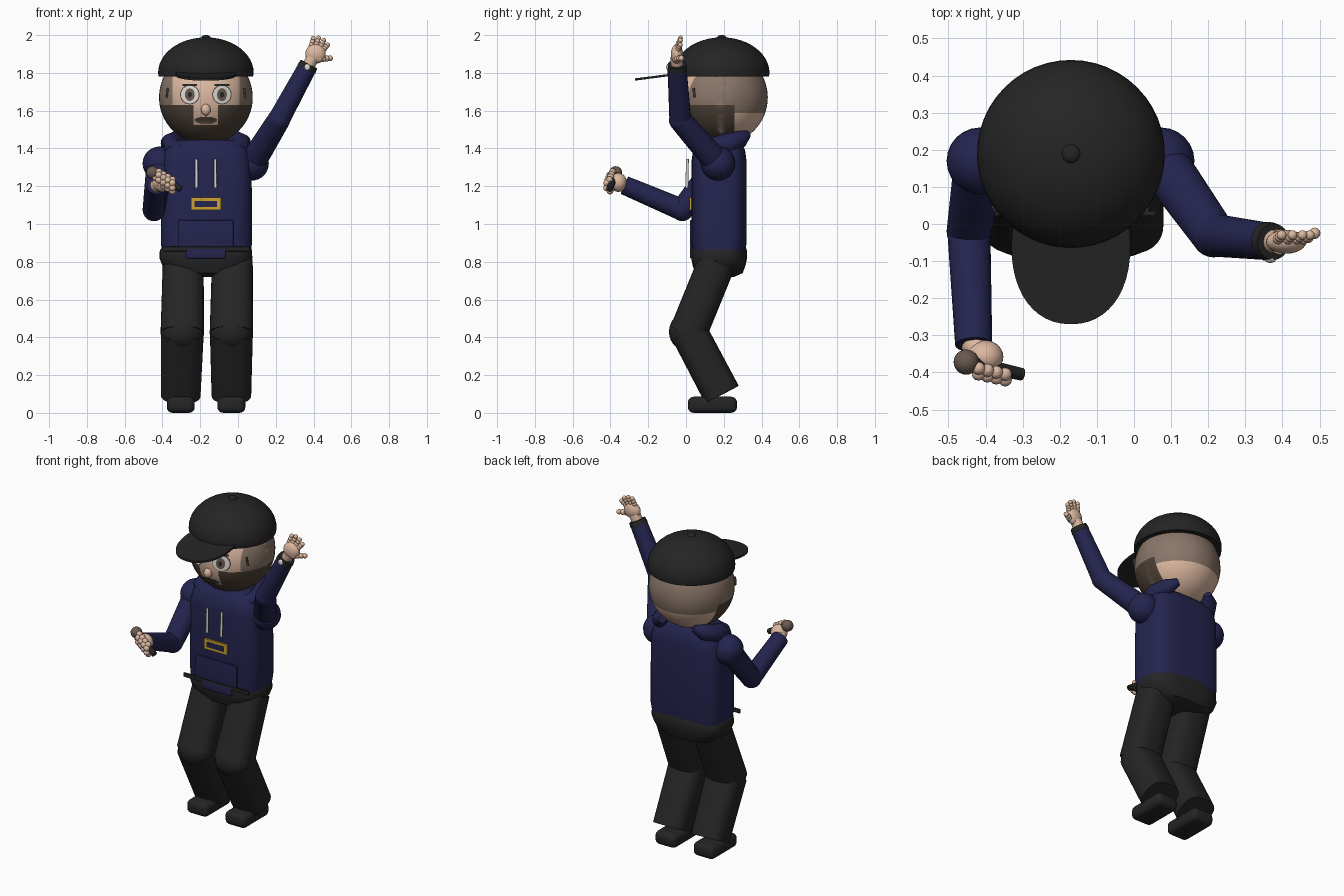
import bpy, bmesh, math
from mathutils import Vector, Matrix

if "Cube" in bpy.data.objects:
    bpy.data.objects.remove(bpy.data.objects["Cube"])


def material(name, r, g, b):
    m = bpy.data.materials.new(name)
    m.use_nodes = True
    m.diffuse_color = (r, g, b, 1)
    m.node_tree.nodes["Principled BSDF"].inputs["Base Color"].default_value = (r, g, b, 1)
    return m


SKIN = material("skin", .72, .48, .35)
HAIR = material("cropped_hair", .25, .18, .14)
BEARD = material("beard_brown", .075, .053, .038)
BLACK = material("black_cloth", .018, .018, .018)
NAVY = material("navy_cloth", .018, .018, .08)
GOLD = material("gold", .6, .36, .03)
WHITE = material("off_white", .72, .7, .66)
IRIS = material("grey_brown_iris", .14, .1, .08)

CX, CY = -.17, .185          # body axis
HEAD_Z, HEAD_R = 1.67, .248


def finish(name, bm, *mats, angle=.7):
    bmesh.ops.recalc_face_normals(bm, faces=bm.faces)
    me = bpy.data.meshes.new(name)
    bm.to_mesh(me)
    bm.free()
    for m in mats:
        me.materials.append(m)
    me.shade_smooth()
    me.set_sharp_from_angle(angle=angle)
    ob = bpy.data.objects.new(name, me)
    bpy.context.scene.collection.objects.link(ob)
    return ob


def sweep(name, rings, mat, power=2, n=32):
    """Closed skin over rings (x, y, z, rx, ry) with superellipse sections."""
    bm = bmesh.new()
    pts = [Vector(r[:3]) for r in rings]
    loops = []
    for i, r in enumerate(rings):
        t = (pts[min(i + 1, len(pts) - 1)] - pts[max(i - 1, 0)]).normalized()
        ref = Vector((0, 1, 0)) if abs(t.x) > .8 else Vector((1, 0, 0))
        u = (ref - t * ref.dot(t)).normalized()
        v = t.cross(u)
        loop = []
        for k in range(n):
            a = math.tau * k / n
            c, s = math.cos(a), math.sin(a)
            c = math.copysign(abs(c) ** (2 / power), c)
            s = math.copysign(abs(s) ** (2 / power), s)
            loop.append(bm.verts.new(pts[i] + u * c * r[3] + v * s * r[4]))
        loops.append(loop)
    for a, b in zip(loops, loops[1:]):
        for k in range(n):
            bm.faces.new((a[k], a[(k + 1) % n], b[(k + 1) % n], b[k]))
    bm.faces.new(loops[0])
    bm.faces.new(loops[-1])
    return finish(name, bm, mat)


def tube(name, p, q, r1, r2, mat):
    return sweep(name, [(*p, r1, r1), (*q, r2, r2)], mat, n=20)


def ball(name, loc, size, mat, seg=24):
    bm = bmesh.new()
    bmesh.ops.create_uvsphere(bm, u_segments=seg, v_segments=seg * 2 // 3, radius=1)
    size = size if isinstance(size, tuple) else (size,) * 3
    bm.transform(Matrix.Translation(loc) @ Matrix.Diagonal((*size, 1)))
    return finish(name, bm, mat, angle=3)


def box(name, loc, size, mat, bevel=0):
    bm = bmesh.new()
    bmesh.ops.create_cube(bm, size=1)
    bm.transform(Matrix.Translation(loc) @ Matrix.Diagonal((*size, 1)))
    if bevel:
        bmesh.ops.bevel(bm, geom=bm.edges[:], offset=bevel, segments=4, profile=.5, affect='EDGES')
    return finish(name, bm, mat, angle=.6)


def face_patch(name, x, z, rx, rz, lift, mat, sides=24, turn=0):
    """Thin painted shape hugging the front of the head."""
    bm = bmesh.new()
    bmesh.ops.create_circle(bm, cap_ends=True, cap_tris=True, segments=sides, radius=1)
    spin = Matrix.Rotation(turn, 4, 'Z')
    for v in bm.verts:
        c = spin @ v.co
        dx, dz = x + c.x * rx, z + c.y * rz - HEAD_Z
        v.co = (CX + dx, CY - math.sqrt(HEAD_R ** 2 - dx * dx - dz * dz) - lift, HEAD_Z + dz)
    return finish(name, bm, mat)


# Head, cut along the hair and beard borders
bm = bmesh.new()
bmesh.ops.create_uvsphere(bm, u_segments=48, v_segments=32, radius=HEAD_R)
bm.transform(Matrix.Translation((CX, CY, HEAD_Z)))
cuts = [((0, 0, z), (0, 0, 1)) for z in (1.63, 1.587, 1.525)]
cuts += [((CX + d, 0, 0), (1, 0, 0)) for d in (-.178, .178, -.065, .065)]
cuts += [((0, y, 0), (0, 1, 0)) for y in (CY, .257)]
for co, no in cuts:
    bmesh.ops.bisect_plane(bm, geom=bm.verts[:] + bm.edges[:] + bm.faces[:], plane_co=co, plane_no=no)
for f in bm.faces:
    c = f.calc_center_median()
    dx, front = abs(c.x - CX), c.y < CY
    if front and (dx < .178 and c.z > 1.63 or dx < .065 and c.z > 1.525):
        f.material_index = 0
    elif c.y < .257 and c.z < 1.63:
        f.material_index = 2
    else:
        f.material_index = 0 if c.z < 1.587 else 1
finish("head", bm, SKIN, HAIR, BEARD, angle=3)

# Face
for side, s in (("right", -1), ("left", 1)):
    face_patch(side + "_eye_rim", s * .085, 1.685, .052, .052, .003, BEARD)
    face_patch(side + "_eye_white", s * .085, 1.685, .047, .047, .006, WHITE)
    face_patch(side + "_iris", s * .085, 1.685, .026, .034, .008, IRIS)
    face_patch(side + "_pupil", s * .085, 1.685, .011, .015, .0095, BLACK)
    face_patch(side + "_brow", s * .085, 1.735, .055, .008, .006, BLACK, 4, math.pi / 4)
    tube(side + "_ear_mark", (CX + s * .203, .04, 1.72), (CX + s * .208, .045, 1.67), .006, .006, BEARD)
ball("nose", (CX, -.06, 1.605), (.025, .022, .03), SKIN)
face_patch("moustache", 0, 1.55, .06, .018, .005, BEARD)
face_patch("mouth", 0, 1.537, .04, .006, .008, IRIS)

# Cap with brim and button
dome = [(CX, .189, 1.78, .25, .25)]
for i in range(13):
    a = i / 12.2 * math.pi / 2
    r = .253 * math.cos(a)
    dome.append((CX, .189, 1.80 + .188 * math.sin(a), r, r))
sweep("cap_dome", dome, BLACK, n=48)
ball("cap_button", (CX, .189, 1.985), (.025, .025, .016), BLACK)
brim = sweep("cap_brim", [(CX, -.06, 1.794, .16, .21), (CX, -.06, 1.806, .16, .21)], BLACK, 2.2, 48)
for v in brim.data.vertices:
    v.co.z += .13 * v.co.y

# Sweater
sweep("torso", [(CX + .003, .175, z, rx, ry) for z, rx, ry in (
    (.84, .235, .135), (.9, .241, .146), (1.15, .241, .146), (1.33, .236, .146),
    (1.39, .222, .138), (1.425, .19, .12), (1.445, .15, .1))], NAVY, 3.6, 48)
box("sweater_hem", (-.17, .03, .845), (.21, .02, .055), NAVY, .008)
box("front_pocket", (-.17, .027, .95), (.29, .012, .14), NAVY, .003)
box("gold_badge", (-.17, .024, 1.107), (.16, .012, .065), GOLD)
box("badge_inset", (-.17, .018, 1.107), (.12, .006, .032), NAVY)
for s in (-1, 1):
    x = CX + s * .05
    tube("drawstring", (x, .004, 1.19), (x, .008, 1.345), .008, .007, WHITE)
    # Hood lobe running from the collar to the nape
    sweep("hood_lobe", [(CX + s * d, y, z, r, r) for d, y, z, r in (
        (.13, .07, 1.40, .02), (.18, .13, 1.41, .045), (.185, .22, 1.425, .055),
        (.15, .29, 1.45, .045), (.11, .325, 1.475, .022))], NAVY, n=20)

# Trousers and shoes
sweep("pelvis", [(CX, .175, z, rx, ry) for z, rx, ry in (
    (.72, .1, .08), (.74, .18, .125), (.78, .23, .14), (.82, .246, .148),
    (.86, .244, .148), (.88, .23, .14))], BLACK, 3, 40)
box("waistband", (CX, .028, .868), (.46, .014, .025), BLACK, .004)
for side, x, foot in (("right", -.295, -.303), ("left", -.035, -.035)):
    sweep(side + "_thigh", [(x + .005, .165, .8, .108, .1), (x, .01, .42, .115, .1)], BLACK, 2.6)
    ball(side + "_knee", (x, .012, .43), (.115, .102, .105), BLACK)
    sweep(side + "_shin", [(x, .015, .43, .114, .098), (foot, .19, .098, .105, .1)], BLACK, 2.8)
    box(side + "_shoe", (foot, .14, .043), (.148, .26, .085), BLACK, .03)

# Arms
arms = {"right": ((-.415, .17, 1.32), (-.445, -.02, 1.075), (-.432, -.325, 1.205)),
        "left": ((.073, .17, 1.32), (.215, -.03, 1.55), (.37, -.048, 1.835))}
for side, (shoulder, elbow, wrist) in arms.items():
    ball(side + "_shoulder", shoulder, .09, NAVY)
    tube(side + "_upper_arm", shoulder, elbow, .07, .06, NAVY)
    ball(side + "_elbow", elbow, .06, NAVY)
    tube(side + "_forearm", elbow, wrist, .058, .05, NAVY)


def finger(name, p, q, r, n=4):
    for i in range(n):
        ball(name, Vector(p).lerp(Vector(q), i / (n - 1)), r * (1 - .06 * i), SKIN, 12)


# Raised open hand
tube("left_cuff", (.362, -.047, 1.82), (.376, -.048, 1.846), .053, .049, BLACK)
tube("left_wrist", (.37, -.048, 1.83), (.395, -.048, 1.88), .032, .034, SKIN)
ball("bracelet_charm", (.367, -.095, 1.83), (.016, .01, .018), WHITE, 12)
ball("left_palm", (.41, -.048, 1.9), (.054, .032, .052), SKIN)
for bx, bz, tx, tz in ((.385, 1.93, .398, 1.982), (.41, 1.935, .427, 1.984),
                       (.432, 1.93, .454, 1.972), (.447, 1.918, .474, 1.948)):
    finger("left_finger", (bx, -.045, bz), (tx, -.03, tz), .016)
finger("left_thumb", (.43, -.055, 1.875), (.487, -.025, 1.877), .019)

# Hand gripping the microphone
mic, end = Vector((-.452, -.372, 1.272)), Vector((-.302, -.405, 1.185))
ball("microphone_head", mic, .034, IRIS)
tube("microphone_handle", mic, end, .021, .017, BLACK)
tube("right_wrist", (-.432, -.32, 1.2), (-.412, -.36, 1.222), .036, .034, SKIN)
ball("right_palm", (-.402, -.358, 1.22), (.05, .045, .05), SKIN)
for i in range(4):
    c = mic.lerp(end, .22 + .16 * i)
    for a in (-1.3, -.45, .4, 1.2):
        ball("right_finger", c + Vector((0, -.027 * math.cos(a), .032 * math.sin(a) - .006)), .018, SKIN, 12)
finger("right_thumb", (-.40, -.35, 1.25), (-.44, -.385, 1.245), .018)
